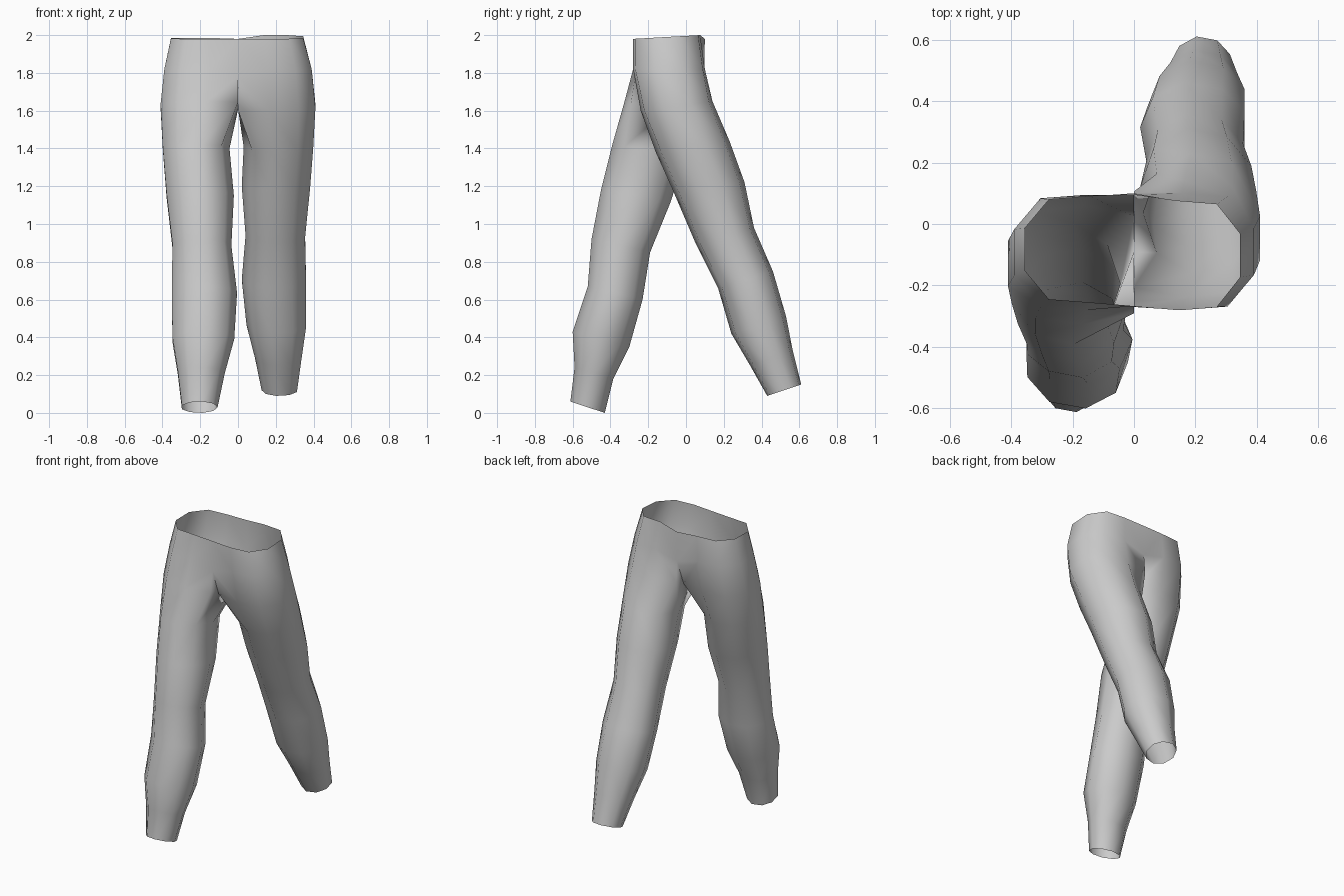
import bpy, bmesh

# Ring rows: (y front, z front, y back, z back, x inner, x outer), from waist to hem
RIGHT_LEG = [
    (-0.28, 1.98, 0.075, 2.00, 0.0, 0.345),
    (-0.28, 1.82, 0.10, 1.82, 0.0, 0.39),
    (-0.24, 1.60, 0.14, 1.65, 0.0, 0.41),
    (-0.16, 1.38, 0.23, 1.44, 0.03, 0.398),
    (-0.07, 1.18, 0.31, 1.22, 0.02, 0.382),
    (0.05, 0.90, 0.36, 0.98, 0.04, 0.355),
    (0.17, 0.66, 0.46, 0.75, 0.02, 0.36),
    (0.24, 0.42, 0.53, 0.51, 0.045, 0.36),
    (0.34, 0.25, 0.565, 0.33, 0.09, 0.335),
    (0.43, 0.09, 0.61, 0.15, 0.125, 0.312),
]
LEFT_LEG = [
    (-0.255, 1.98, 0.09, 1.985, 0.0, -0.355),
    (-0.28, 1.82, 0.095, 1.82, 0.0, -0.39),
    (-0.325, 1.65, 0.06, 1.60, 0.0, -0.41),
    (-0.39, 1.42, 0.0, 1.38, -0.045, -0.398),
    (-0.45, 1.18, -0.08, 1.12, -0.022, -0.378),
    (-0.50, 0.92, -0.19, 0.85, -0.035, -0.347),
    (-0.52, 0.67, -0.23, 0.60, -0.005, -0.35),
    (-0.60, 0.43, -0.30, 0.35, -0.02, -0.347),
    (-0.59, 0.24, -0.385, 0.18, -0.07, -0.318),
    (-0.612, 0.06, -0.43, 0.00, -0.108, -0.297),
]
# Unit outlines (u: inner to outer, v: front to back)
HIP_ARC = [(0.4, 0.0), (0.78, 0.03), (1, 0.3), (1, 0.7), (0.78, 0.97), (0.4, 1.0)]
LEG_LOOP = [(0.12, 0.17), (0.42, 0.0), (0.78, 0.07), (1, 0.34),
            (1, 0.68), (0.78, 0.93), (0.42, 1.0), (0.12, 0.83), (0, 0.5)]
CROTCH_LOOP = [(0.0, 0.09), (0.4, 0.0), (0.78, 0.05), (1, 0.32),
               (1, 0.7), (0.78, 0.95), (0.4, 1.0), (0.0, 0.91)]


def place(bm, row, outline):
    yf, zf, yb, zb, xi, xo = row
    return [bm.verts.new((xi + u * (xo - xi), yf + v * (yb - yf), zf + v * (zb - zf)))
            for u, v in outline]


def bridge(bm, a, b, closed):
    n = len(b)
    for i in range(n if closed else n - 1):
        j = (i + 1) % n
        bm.faces.new((a[i], a[j], b[j], b[i]))


bm = bmesh.new()
# Shared centre seam and crotch points
waist_front = bm.verts.new((0, -0.267, 1.98))
waist_back = bm.verts.new((0, 0.10, 1.98))
seam_front = bm.verts.new((0, -0.27, 1.78))
seam_back = bm.verts.new((0, 0.095, 1.78))
crotch = bm.verts.new((0, -0.09, 1.61))

for rows in (RIGHT_LEG, LEFT_LEG):
    # Half of the hips, open at the centre seam
    waist = [waist_front] + place(bm, rows[0], HIP_ARC) + [waist_back]
    hip = [seam_front] + place(bm, rows[1], HIP_ARC) + [seam_back]
    bridge(bm, waist, hip, False)
    # Top of the leg, closed under the crotch
    top = place(bm, rows[2], CROTCH_LOOP)
    bridge(bm, hip, top, False)
    bm.faces.new((seam_front, top[0], crotch))
    bm.faces.new((seam_back, crotch, top[-1]))
    # Leg tube down to the open hem
    prev = top + [crotch]
    for row in rows[3:]:
        ring = place(bm, row, LEG_LOOP)
        bridge(bm, prev, ring, True)
        prev = ring

bmesh.ops.recalc_face_normals(bm, faces=bm.faces)
mesh = bpy.data.meshes.new("trousers")
bm.to_mesh(mesh)
bm.free()
mesh.shade_smooth()
trousers = bpy.data.objects.new("trousers", mesh)
bpy.context.collection.objects.link(trousers)
